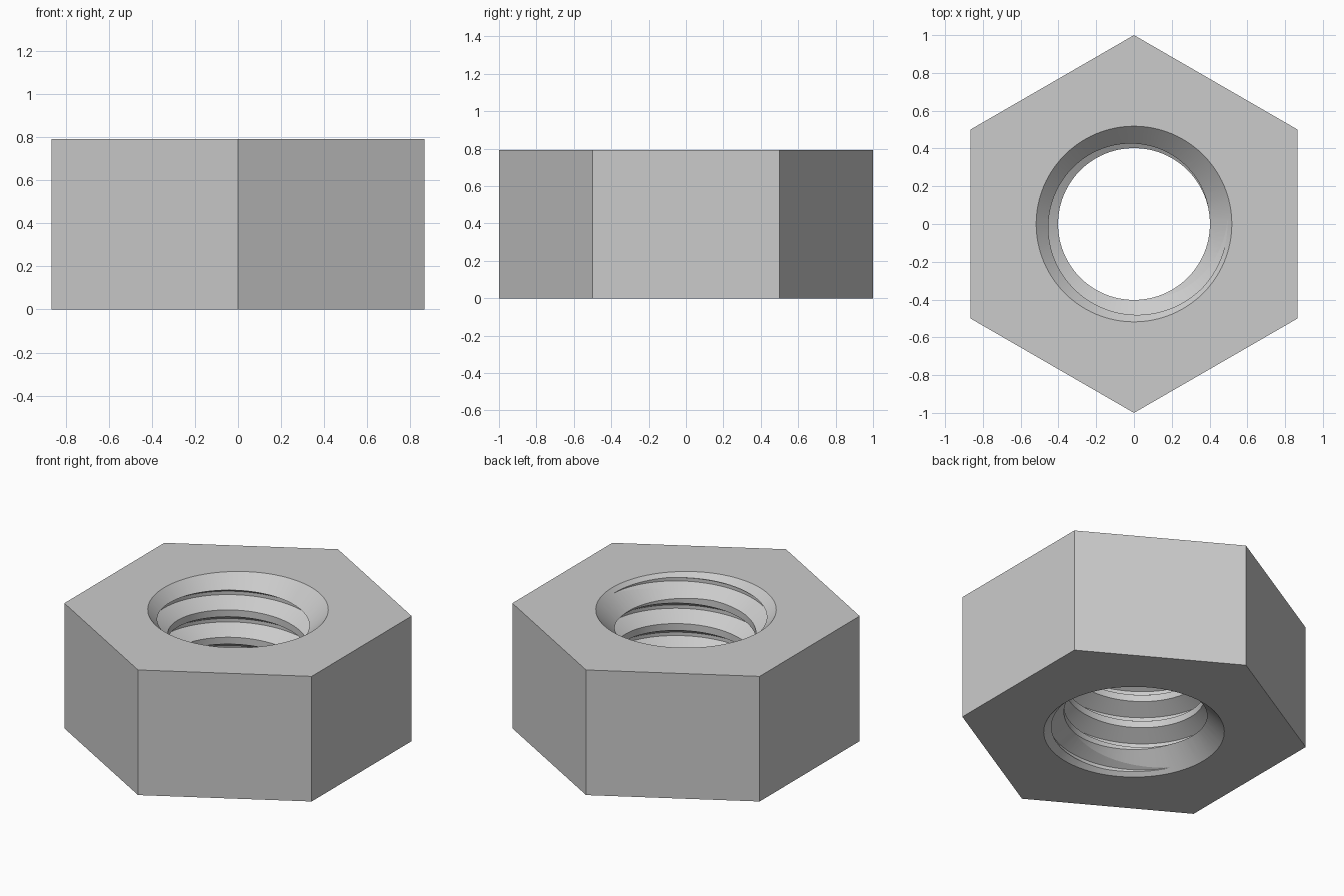
import bpy, bmesh, math

if "Cube" in bpy.data.objects:
    bpy.data.objects.remove(bpy.data.objects["Cube"])

HEIGHT = 0.792
PITCH = 0.173
R_MINOR, R_MAJOR, R_CHAMFER = 0.402, 0.495, 0.518
SEGMENTS = 96
TURNS = 7


def make_object(name, bm):
    bmesh.ops.recalc_face_normals(bm, faces=bm.faces)
    mesh = bpy.data.meshes.new(name)
    bm.to_mesh(mesh)
    bm.free()
    obj = bpy.data.objects.new(name, mesh)
    bpy.context.collection.objects.link(obj)
    return obj


def revolve(name, profile, sides, turn=0.0):
    """Closed solid from (radius, z) rings, with flat end caps."""
    bm = bmesh.new()
    rings = [[bm.verts.new((r * math.cos(turn + math.tau * j / sides),
                            r * math.sin(turn + math.tau * j / sides), z))
              for j in range(sides)] for r, z in profile]
    for low, high in zip(rings, rings[1:]):
        for j in range(sides):
            k = (j + 1) % sides
            bm.faces.new((low[j], low[k], high[k], high[j]))
    bm.faces.new(rings[0])
    bm.faces.new(rings[-1])
    return make_object(name, bm)


def thread_solid(name):
    """Right-handed screw core: narrow at the nut's crests, wide at its roots."""
    section = [(R_MINOR, -1 / 8), (R_MINOR, 1 / 8),
               (R_MAJOR, 7 / 16), (R_MAJOR, 9 / 16)]
    step = len(section)
    rows = step * TURNS
    bm = bmesh.new()
    columns = []
    for j in range(SEGMENTS):
        a = math.tau * j / SEGMENTS
        column = []
        # The first column is one pitch longer so the helix closes on itself
        for k in range(rows + (step if j == 0 else 0)):
            r, h = section[k % step]
            z = PITCH * (h + k // step - 1.5 + 0.5 + j / SEGMENTS - 1)
            column.append(bm.verts.new((r * math.cos(a), r * math.sin(a), z)))
        columns.append(column)
    for j in range(SEGMENTS):
        last = j == SEGMENTS - 1
        left = columns[j]
        right = columns[0][step:] if last else columns[j + 1]
        for k in range(rows - 1):
            bm.faces.new((left[k], right[k], right[k + 1], left[k + 1]))
    # Close both open ends with fans to points on the axis
    top, bottom = bm.verts.new((0, 0, 3)), bm.verts.new((0, 0, -2))
    for e in [e for e in bm.edges if e.is_boundary]:
        tip = top if e.verts[0].co.z > HEIGHT / 2 else bottom
        bm.faces.new((e.verts[0], e.verts[1], tip))
    return make_object(name, bm)


# Hexagonal body, corners on the y axis
nut = revolve("hex_nut", [(1, 0), (1, HEIGHT)], 6, math.pi / 2)

# Cutters: threaded bore and a 45 degree countersink at each end
extra, depth = 0.1, 0.2
cutters = [
    thread_solid("thread_cutter"),
    revolve("top_chamfer_cutter", [(R_CHAMFER - depth, HEIGHT - depth),
                                   (R_CHAMFER + extra, HEIGHT + extra)], SEGMENTS),
    revolve("bottom_chamfer_cutter", [(R_CHAMFER + extra, -extra),
                                      (R_CHAMFER - depth, depth)], SEGMENTS),
]
bpy.context.view_layer.objects.active = nut
nut.select_set(True)
for cutter in cutters:
    cutter.hide_render = True
    mod = nut.modifiers.new(cutter.name, 'BOOLEAN')
    mod.operation = 'DIFFERENCE'
    mod.solver = 'EXACT'
    mod.object = cutter
    bpy.ops.object.modifier_apply(modifier=mod.name)
    bpy.data.objects.remove(cutter)

bpy.ops.object.shade_smooth_by_angle(angle=math.radians(12))
